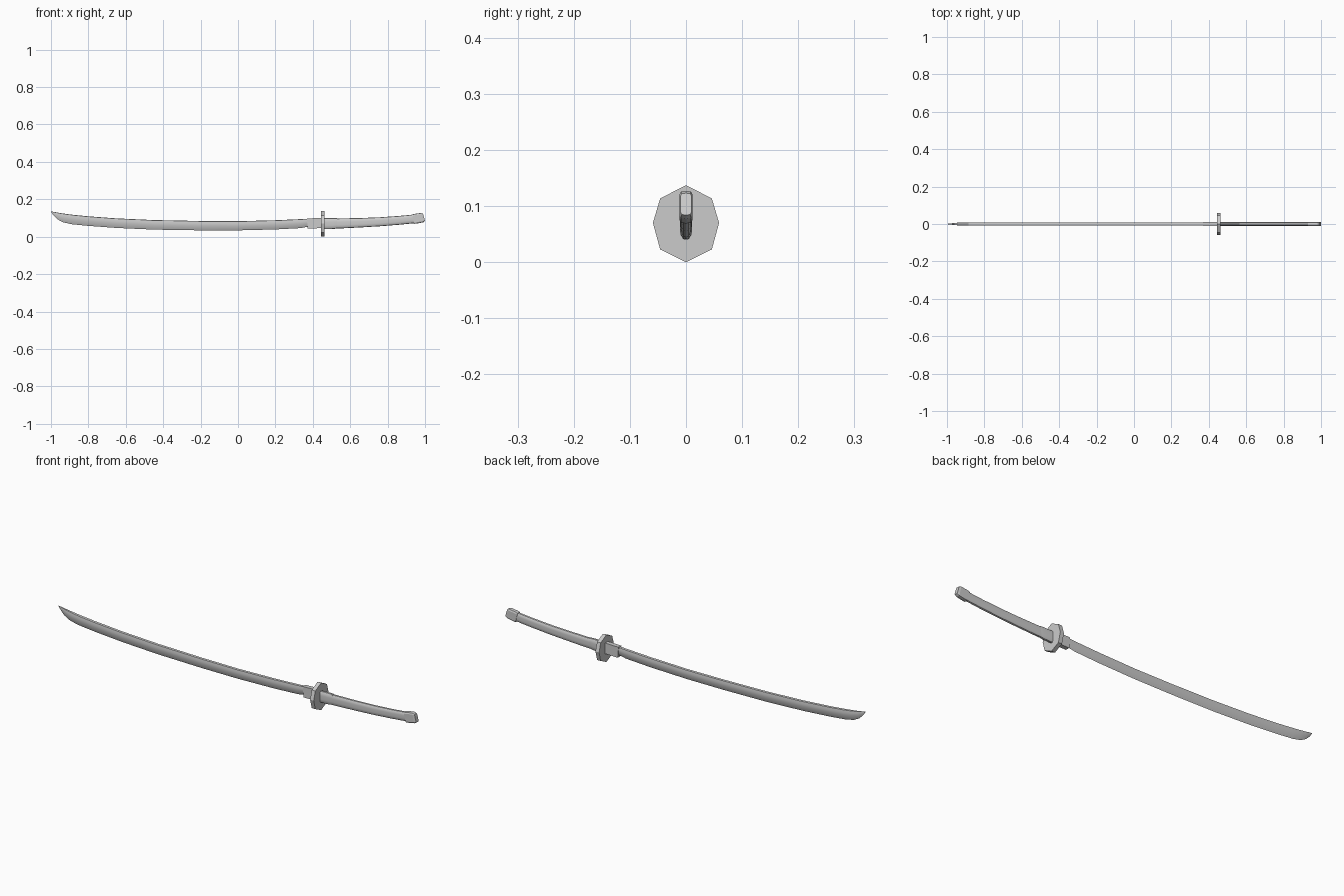
import bpy, bmesh

def loft(name, profile, stations, smooth=True):
    """Skin a closed (y, height fraction) profile through stations
    (x_bottom, z_bottom, x_top, z_top, half_width)."""
    bm = bmesh.new()
    rings = []
    for xb, zb, xt, zt, w in stations:
        rings.append([bm.verts.new((xb + (xt - xb) * t, y * w, zb + (zt - zb) * t))
                      for y, t in profile])
    n = len(profile)
    for a, b in zip(rings, rings[1:]):
        for i in range(n):
            j = (i + 1) % n
            bm.faces.new((a[i], a[j], b[j], b[i]))
    bm.faces.new(rings[0])
    bm.faces.new(rings[-1])
    bmesh.ops.recalc_face_normals(bm, faces=bm.faces)
    me = bpy.data.meshes.new(name)
    bm.to_mesh(me)
    bm.free()
    ob = bpy.data.objects.new(name, me)
    bpy.context.collection.objects.link(ob)
    if smooth:
        bpy.ops.object.select_all(action='DESELECT')
        ob.select_set(True)
        bpy.context.view_layer.objects.active = ob
        bpy.ops.object.shade_smooth_by_angle(angle=0.52)
    return ob

def mirrored(half):
    """Close a right-hand half profile by mirroring it across y = 0."""
    return half + [(-y, t) for y, t in reversed(half) if y > 0]

# Blade: sharp lower edge, ridge near the spine, upswept tip
blade_section = mirrored([(0, 0), (0.55, 0.2), (0.9, 0.5), (1, 0.72), (0.75, 0.97), (0, 1)])
loft("blade", blade_section, [
    (-1.0, 0.134, -0.999, 0.135, 0.0005),
    (-0.985, 0.112, -0.98, 0.132, 0.003),
    (-0.965, 0.093, -0.955, 0.127, 0.006),
    (-0.935, 0.077, -0.92, 0.122, 0.008),
    (-0.89, 0.067, -0.88, 0.117, 0.009),
    (-0.8, 0.058, -0.8, 0.109, 0.009),
    (-0.65, 0.047, -0.65, 0.098, 0.009),
    (-0.45, 0.038, -0.45, 0.089, 0.009),
    (-0.2, 0.034, -0.2, 0.084, 0.009),
    (0.0, 0.034, 0.0, 0.083, 0.009),
    (0.2, 0.039, 0.2, 0.088, 0.009),
    (0.335, 0.046, 0.335, 0.094, 0.009),
    (0.365, 0.052, 0.365, 0.096, 0.009),
    (0.45, 0.058, 0.45, 0.098, 0.008)])

# Collar between blade and guard
box = [(1, 0), (1, 1), (-1, 1), (-1, 0)]
loft("blade_collar", box, [
    (0.373, 0.044, 0.368, 0.098, 0.011),
    (0.45, 0.046, 0.45, 0.100, 0.011)], False)

# Eight-sided guard
octagon = mirrored([(0, 0), (0.78, 0.165), (1, 0.51), (0.78, 0.83), (0, 1)])
loft("guard", octagon, [(x, 0.0, x, 0.137, 0.059) for x in (0.443, 0.463)], False)

# Handle collar and curved grip
grip_section = mirrored([(0, 0), (0.5, 0.03), (0.9, 0.16), (1, 0.35),
                         (1, 0.65), (0.9, 0.84), (0.5, 0.97), (0, 1)])
loft("handle_collar", grip_section, [
    (0.46, 0.040, 0.46, 0.099, 0.011),
    (0.51, 0.041, 0.51, 0.100, 0.011),
    (0.53, 0.045, 0.53, 0.099, 0.010)])
loft("grip", grip_section, [
    (0.46, 0.042, 0.46, 0.096, 0.010),
    (0.56, 0.045, 0.56, 0.098, 0.010),
    (0.66, 0.050, 0.66, 0.100, 0.010),
    (0.76, 0.056, 0.76, 0.104, 0.010),
    (0.86, 0.064, 0.86, 0.111, 0.010),
    (0.95, 0.073, 0.945, 0.119, 0.010)])

# Pommel cap with slanted end
cap_section = mirrored([(0, 0), (0.75, 0.02), (1, 0.14), (1, 0.86), (0.75, 0.98), (0, 1)])
loft("pommel_cap", cap_section, [
    (0.943, 0.069, 0.93, 0.119, 0.012),
    (0.965, 0.072, 0.95, 0.123, 0.012),
    (0.990, 0.077, 0.978, 0.127, 0.012),
    (1.0, 0.084, 0.989, 0.123, 0.010)], False)
